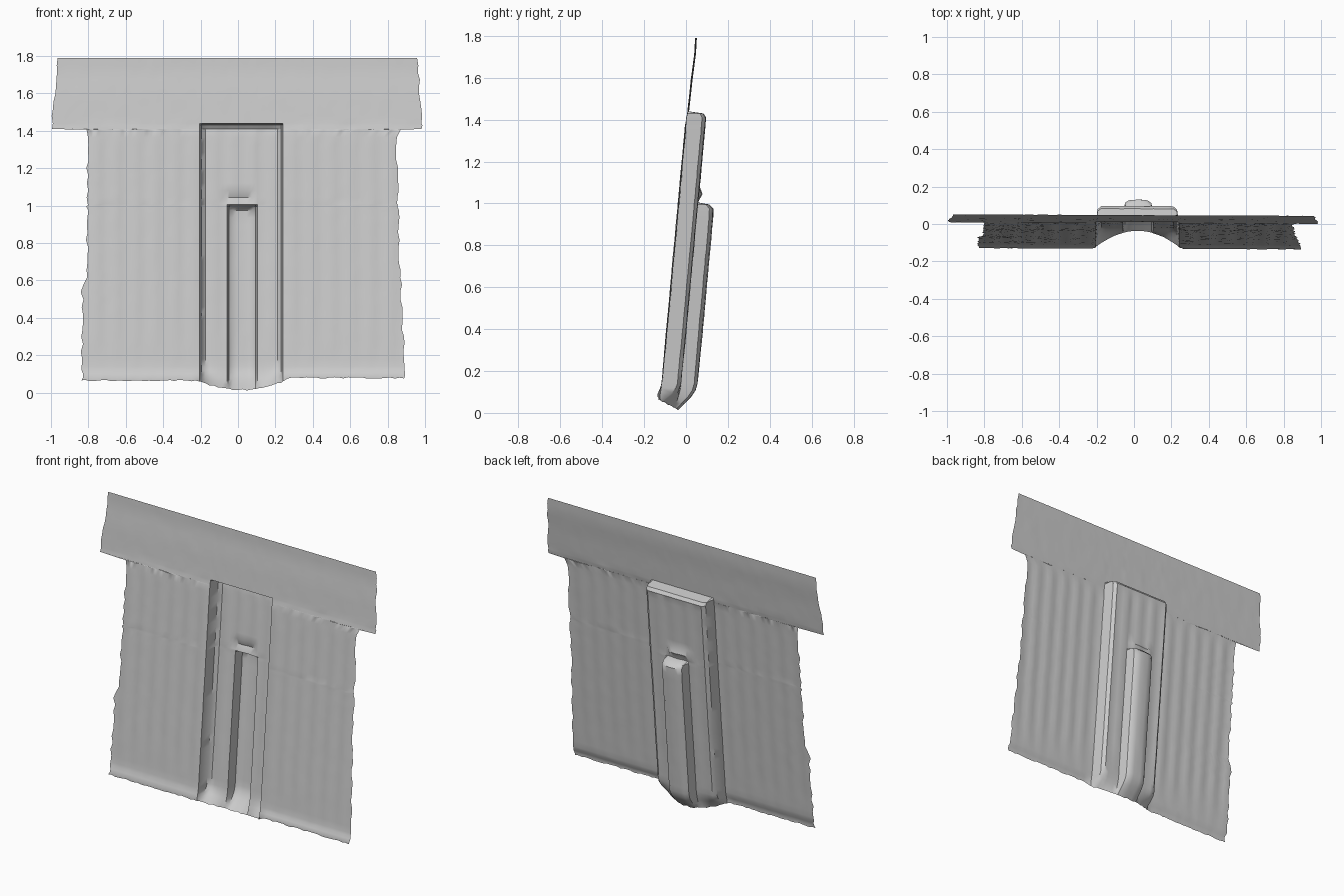
import bpy, bmesh, math, random

random.seed(4)
if "Cube" in bpy.data.objects:
    bpy.data.objects.remove(bpy.data.objects["Cube"], do_unlink=True)

# Recess outlines: left, right, top
OUTER = (-0.205, 0.24, 1.44)
INNER = (-0.058, 0.103, 1.005)
BAND_Z = 1.41
LIP_Z = 0.14
RAMP = (0, 0.01, 0.03)


def material(name, rgb):
    mat = bpy.data.materials.new(name)
    mat.use_nodes = True
    mat.diffuse_color = (*rgb, 1)
    mat.node_tree.nodes["Principled BSDF"].inputs["Base Color"].default_value = (*rgb, 1)
    return mat


def interp(points, v):
    """Piecewise linear value along a short profile."""
    for (a, fa), (b, fb) in zip(points, points[1:]):
        if v <= b:
            return fa + (fb - fa) * max(0, (v - a) / (b - a))
    return points[-1][1]


def stations(breaks, step):
    """Breakpoints with the wide gaps evenly subdivided."""
    breaks = sorted(breaks)
    out = []
    for a, b in zip(breaks, breaks[1:]):
        n = max(1, round((b - a) / step))
        out += [a + (b - a) * i / n for i in range(n)]
    return out + [breaks[-1]]


def rise(d, soft=0.03):
    """Steep wall with a rounded far corner."""
    return interp([(0, 0), (soft / 3, 0.8), (soft, 1)], d)


def recess(x, z, box, soft=0.03):
    left, right, top = box
    return rise(x - left) * rise(right - x) * rise(top - z, soft)


def sheet_y(x, z):
    lean = [(0, -0.132), (0.08, -0.132), (0.13, -0.114), (1.40, 0.003),
            (1.42, 0.008), (1.44, 0.011), (1.6, 0.028), (1.72, 0.044), (1.8, 0.048)]
    y = interp(lean, z) - 0.004 * x
    # Shallow vertical flutes on the main panel only
    if z < BAND_Z:
        fade = min(1, (BAND_Z - z) / 0.05) * min(1, max(0, z - 0.1) / 0.3)
        y += 0.0025 * fade * math.sin(x * 60)
    return y


def depth(x, z):
    d = 0.09 * recess(x, z, OUTER) + 0.078 * recess(x, z, INNER, 0.035)
    # Small ledge above the inner channel
    if -0.07 < x < 0.09:
        d += 0.016 * max(0, 1 - abs(z - 1.045) / 0.035)
    return d


def edges(z):
    """Ragged left and right outline of the sheet."""
    if z >= BAND_Z:
        l = interp([(BAND_Z, -0.99), (1.58, -0.985), (1.6, -0.97), (1.8, -0.965)], z)
        r = interp([(BAND_Z, 0.985), (1.6, 0.97), (1.8, 0.96)], z)
    else:
        l = interp([(0, -0.832), (0.58, -0.832), (0.6, -0.805), (1.4, -0.803)], z)
        r = interp([(0, 0.895), (0.25, 0.885), (0.7, 0.865), (1.36, 0.845), (1.4, 0.875)], z)
    return l + random.uniform(-0.009, 0.006), r + random.uniform(-0.006, 0.007)


# Columns and rows of the pressed sheet
cols = [-0.9, 0.9]
rows = [0.065, 0.08, 0.1, 0.12, LIP_Z, BAND_Z - 0.004, BAND_Z, 1.79, 1.01, 1.045, 1.08]
for left, right, top in (OUTER, INNER):
    for r in RAMP:
        cols += [left + r, right - r]
        rows.append(top - r)
cols = stations(cols, 0.025)
rows = stations(rows, 0.04)

bm = bmesh.new()
grid = []
for z in rows:
    left, right = edges(z)
    line = []
    for u in cols:
        x = u
        if u < OUTER[0]:
            x = OUTER[0] + (u - OUTER[0]) * (left - OUTER[0]) / (cols[0] - OUTER[0])
        elif u > OUTER[1]:
            x = OUTER[1] + (u - OUTER[1]) * (right - OUTER[1]) / (cols[-1] - OUTER[1])
        y = sheet_y(x, z)
        d, drop = depth(x, z), 0
        # The lower end of the recess curls forward into a drooping lip
        if z < LIP_Z:
            t = (LIP_Z - z) / (LIP_Z - rows[0])
            arch = max(0, 1 - ((x - 0.02) / 0.235) ** 2)
            d += (0.095 * arch - d) * t ** 2
            drop = t * (0.05 * arch - (0.014 if x > 0.25 else 0))
            drop += random.uniform(-0.004, 0.004) * (t == 1)
        y += random.uniform(-0.0008, 0.0008)
        line.append(bm.verts.new((x, y + d, z - drop)))
    grid.append(line)
for a, b in zip(grid, grid[1:]):
    for i in range(len(cols) - 1):
        bm.faces.new((a[i], a[i + 1], b[i + 1], b[i]))

mesh = bpy.data.meshes.new("recessed_wall_panel")
bm.to_mesh(mesh)
bm.free()
panel = bpy.data.objects.new("recessed_wall_panel", mesh)
bpy.context.collection.objects.link(panel)
mesh.materials.append(material("plain grey", (0.6, 0.6, 0.6)))

# Smooth shading with crisp recess corners
bpy.context.view_layer.objects.active = panel
panel.select_set(True)
bpy.ops.object.shade_smooth_by_angle(angle=math.radians(40))
